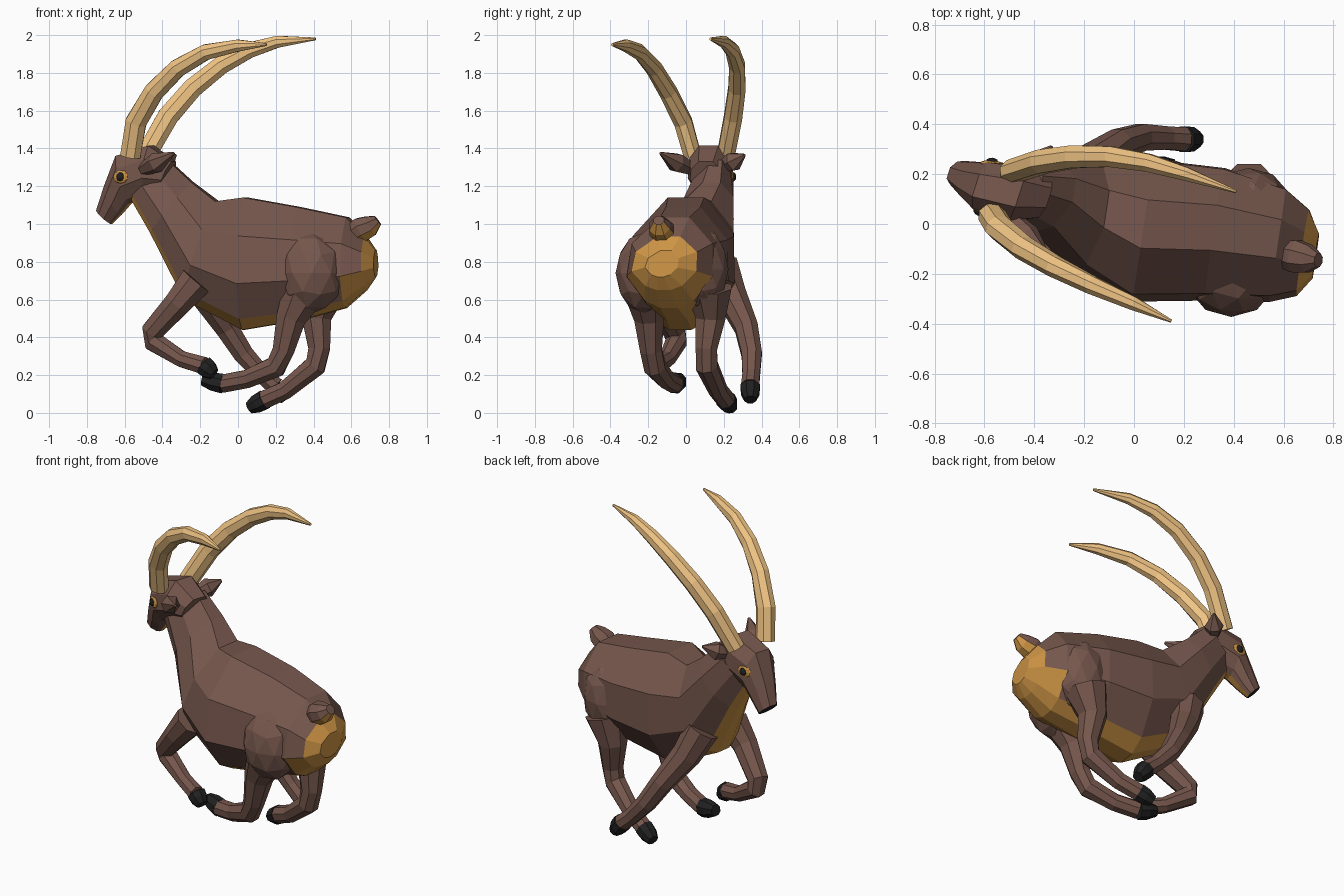
import bpy, bmesh
from math import cos, sin, tau
from mathutils import Vector, Matrix

if "Cube" in bpy.data.objects:
    bpy.data.objects.remove(bpy.data.objects["Cube"])


def mat(name, rgb):
    m = bpy.data.materials.new(name)
    m.diffuse_color = (*rgb, 1)
    m.use_nodes = True
    m.node_tree.nodes["Principled BSDF"].inputs["Base Color"].default_value = m.diffuse_color
    return m


BROWN = mat("brown_coat", (.18, .095, .073))
TAN = mat("tan_patch", (.62, .30, .06))
HORN = mat("horn", (.87, .55, .23))
BLACK = mat("black", (.015, .015, .015))


def finish(name, bm, mats):
    bmesh.ops.recalc_face_normals(bm, faces=bm.faces)
    me = bpy.data.meshes.new(name)
    bm.to_mesh(me)
    bm.free()
    for m in mats:
        me.materials.append(m)
    ob = bpy.data.objects.new(name, me)
    bpy.context.collection.objects.link(ob)
    return ob


def skin(name, rings, mats, pick=lambda band, side: 0, ends=(0, 0)):
    """Bridge a list of equal rings and cap both ends."""
    bm = bmesh.new()
    vs = [[bm.verts.new(p) for p in r] for r in rings]
    n = len(rings[0])
    for i in range(len(vs) - 1):
        for j in range(n):
            k = (j + 1) % n
            f = bm.faces.new((vs[i][j], vs[i][k], vs[i + 1][k], vs[i + 1][j]))
            f.material_index = pick(i, j)
    bm.faces.new(vs[0]).material_index = ends[0]
    bm.faces.new(vs[-1]).material_index = ends[1]
    return finish(name, bm, mats)


HALF = [(.33, 1), (.91, .42), (.97, -.3), (.55, -.84), (.2, -1)]
HEAD_HALF = [(.45, 1), (.92, .45), (.97, -.3), (.58, -.85), (.25, -1)]


def body_rings(half, stations, slope, lean=0):
    """Each station: top x, top z, bottom x, bottom z, centre y, half width."""
    lat = Vector((slope, 1, 0)).normalized()
    profile = half + [(-u, v) for u, v in reversed(half)]
    out = []
    for tx, tz, bx, bz, y, hw in stations:
        top, bot = Vector((tx, y + lean, tz)), Vector((bx, y + lean / 2, bz))
        mid, up = (top + bot) / 2, (top - bot) / 2
        mid.y = y
        out.append([mid + up * v + Vector((0, lean * max(v, 0), 0)) + lat * hw * u
                    for u, v in profile])
    return out


def tube(name, pts, radii, m, sides=8, flat=1.0, **kw):
    pts = [Vector(p) for p in pts]
    rings = []
    for i, p in enumerate(pts):
        a, b = pts[max(i - 1, 0)], pts[min(i + 1, len(pts) - 1)]
        t = (b - a).normalized()
        s = Vector((0, 1, 0))
        s = (s - t * s.dot(t)).normalized()
        u = t.cross(s)
        rings.append([p + radii[i] * (s * flat * cos(tau * (j + .5) / sides)
                                      + u * sin(tau * (j + .5) / sides))
                      for j in range(sides)])
    return skin(name, rings, m if isinstance(m, list) else [m], **kw)


def ball(name, loc, scale, m, axis=None, sub=2):
    bm = bmesh.new()
    bmesh.ops.create_icosphere(bm, subdivisions=sub, radius=1)
    rot = Vector(axis).to_track_quat('Z', 'Y').to_matrix().to_4x4() if axis else Matrix()
    bm.transform(Matrix.Translation(loc) @ rot @ Matrix.Diagonal((*scale, 1)))
    return finish(name, bm, [m])


# Torso and neck, tan along the throat, belly and rump
torso = [(-.37, 1.34, -.57, 1.14, .135, .10),
         (-.24, 1.22, -.46, .95, .11, .145),
         (-.11, 1.12, -.28, .60, .035, .23),
         (.04, 1.14, .03, .44, -.025, .297),
         (.32, 1.09, .33, .49, -.04, .277),
         (.58, 1.035, .57, .555, -.085, .237),
         (.675, .935, .68, .65, -.115, .18),
         (.73, .86, .73, .72, -.13, .09)]


def torso_colour(band, side):
    if band >= 6:
        return 1
    if band == 5:
        return int(side not in (0, 1, 7, 8, 9))
    return int(side in (3, 4, 5))


skin("torso", body_rings(HALF, torso, .15, .02), [BROWN, TAN], torso_colour, (0, 1))

# Head with tan jaw and black nose
head = [(-.34, 1.33, -.40, 1.18, .105, .09),
        (-.46, 1.415, -.48, 1.15, .12, .12),
        (-.635, 1.36, -.57, 1.11, .155, .105),
        (-.70, 1.20, -.62, 1.05, .18, .075),
        (-.745, 1.07, -.67, 1.00, .205, .052)]
skin("head", body_rings(HEAD_HALF, head, .32), [BROWN, TAN, BLACK],
     lambda b, s: int(s == 4), (0, 2))

# Eyes
for sgn, side, c, d in ((-1, "near", (-.59, .155, 1.25), .103),
                        (1, "far", (-.60, .155, 1.25), .092)):
    lat = Vector((.30, .95, 0)) * sgn
    out = lat + Vector((-.25, .08, .05))
    ball(f"eye_ring_{side}", Vector(c) + lat * d, (.046, .036, .014), TAN, out)
    ball(f"eye_{side}", Vector(c) + lat * (d + .01), (.024, .024, .014), BLACK, out)

# Ears
tube("ear_near", [(-.50, .03, 1.29), (-.43, -.05, 1.325), (-.34, -.135, 1.375)],
     [.035, .055, .008], BROWN, 6)
tube("ear_far", [(-.42, .20, 1.31), (-.38, .25, 1.33), (-.33, .31, 1.365)],
     [.035, .055, .008], BROWN, 6)

# Horns, slightly flattened sideways
horn_radii = [.058, .06, .057, .052, .045, .034, .008]
tube("horn_near", [(-.57, .035, 1.36), (-.54, -.015, 1.54), (-.445, -.095, 1.70),
                   (-.32, -.17, 1.825), (-.17, -.245, 1.91), (0, -.32, 1.945),
                   (.15, -.39, 1.95)], horn_radii, HORN, flat=.86)
tube("horn_far", [(-.49, .21, 1.36), (-.37, .25, 1.57), (-.24, .27, 1.72),
                  (-.09, .27, 1.84), (.06, .245, 1.92), (.21, .20, 1.965),
                  (.41, .13, 1.98)], horn_radii, HORN, flat=.86)

# Tail, brown above and tan below
tube("tail", [(.57, -.11, .92), (.65, -.13, .97), (.70, -.14, .99), (.74, -.145, 1.02)],
     [.05, .07, .06, .03], [BROWN, TAN],
     pick=lambda b, s: int(s in (4, 5, 6)))

# Haunches
ball("haunch_near", (.39, -.225, .74), (.175, .148, .215), BROWN)
ball("haunch_far", (.46, .09, .76), (.165, .135, .22), BROWN)

# Legs: each path ends at the hoof start, then the hoof tip
legs = {
    "front_leg_near": ([(-.22, -.14, .70), (-.32, -.13, .58), (-.455, -.06, .43),
                        (-.45, -.05, .38), (-.30, -.10, .285), (-.18, -.15, .25)],
                       [.095, .076, .062, .058, .046, .05], (-.128, -.17, .205)),
    "front_leg_far": ([(-.24, .18, .78), (-.17, .24, .62), (-.06, .32, .45),
                       (.03, .348, .31), (.13, .345, .20), (.20, .34, .14)],
                      [.10, .085, .066, .058, .05, .052], (.255, .34, .07)),
    "hind_leg_near": ([(.36, -.21, .66), (.28, -.195, .50), (.24, -.185, .33),
                       (.20, -.165, .245), (.05, -.11, .18), (-.08, -.06, .155)],
                      [.13, .085, .062, .062, .052, .052], (-.185, -.03, .175)),
    "hind_leg_far": ([(.46, .12, .66), (.415, .13, .50), (.43, .108, .34),
                      (.41, .11, .25), (.25, .17, .12), (.14, .21, .07)],
                     [.13, .085, .062, .062, .052, .052], (.06, .24, .027)),
}
for name, (pts, radii, tip) in legs.items():
    tube(name, pts, radii, BROWN)
    end, tip = Vector(pts[-1]), Vector(tip)
    tube(name.replace("leg", "hoof"), [end, end.lerp(tip, .5), tip],
         [.056, .052, .034], BLACK)
